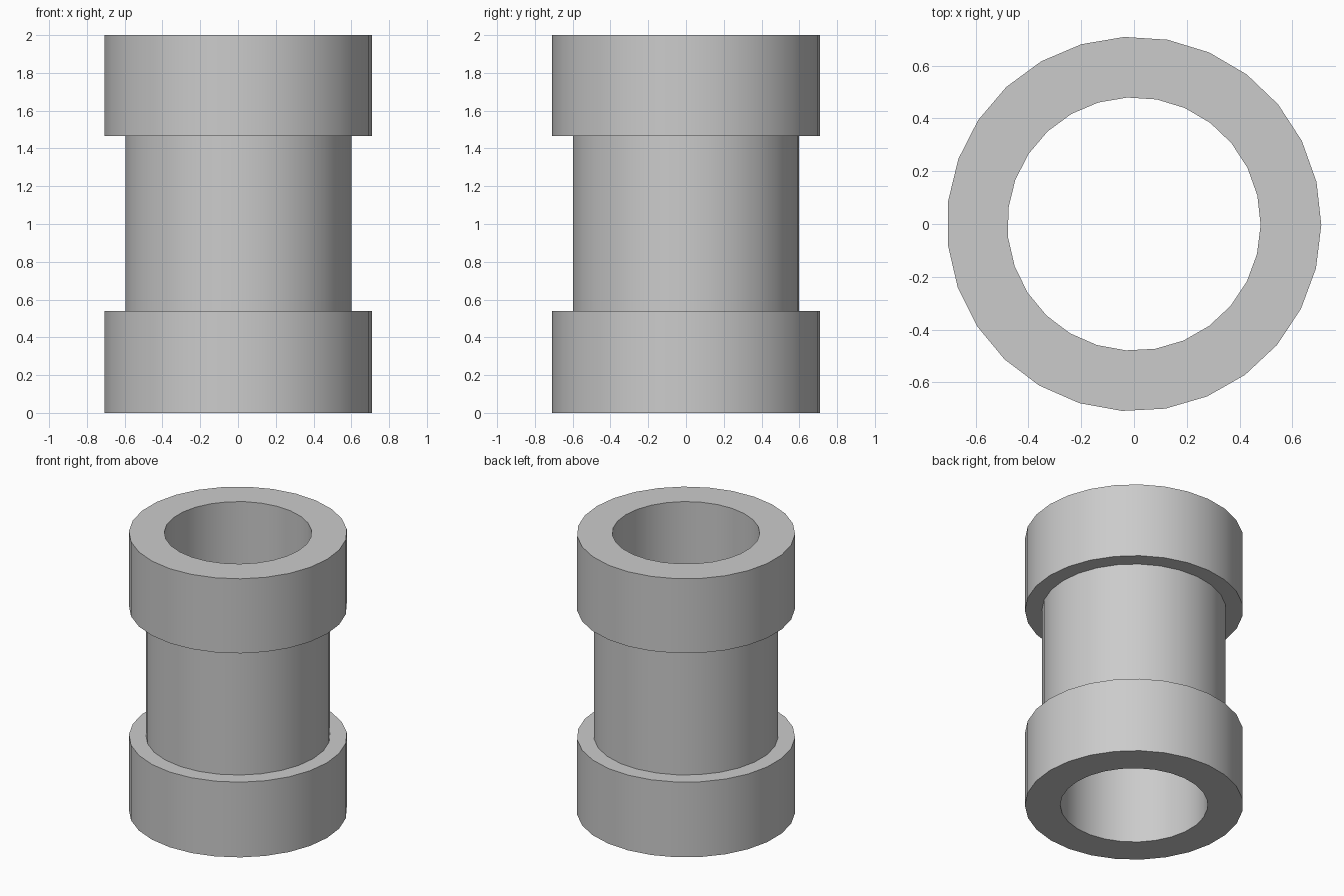
import bpy
import bmesh
import math
from mathutils import Matrix

SIDES = 27
START = math.radians(173)
BORE, WAIST, COLLAR = 0.48, 0.60, 0.71
LOW, HIGH, TOP = 0.54, 1.465, 2.0

cube = bpy.data.objects.get("Cube")
if cube:
    bpy.data.objects.remove(cube, do_unlink=True)

# Plain grey material
grey = bpy.data.materials.new("light_grey")
grey.use_nodes = True
colour = (0.6, 0.6, 0.6, 1.0)
grey.diffuse_color = colour
grey.node_tree.nodes["Principled BSDF"].inputs["Base Color"].default_value = colour

# Closed wall profile: bore, lower collar, waist, upper collar
profile = [(BORE, 0), (COLLAR, 0), (COLLAR, LOW), (WAIST, LOW),
           (WAIST, HIGH), (COLLAR, HIGH), (COLLAR, TOP), (BORE, TOP)]

# Revolve the profile into a hollow coupling
bm = bmesh.new()
verts = [bm.verts.new((r, 0, z)) for r, z in profile]
edges = [bm.edges.new((v, verts[(i + 1) % len(verts)])) for i, v in enumerate(verts)]
bmesh.ops.spin(bm, geom=verts + edges, cent=(0, 0, 0), axis=(0, 0, 1),
               angle=math.tau, steps=SIDES, use_merge=True)
bmesh.ops.remove_doubles(bm, verts=bm.verts[:], dist=0.0001)
bmesh.ops.recalc_face_normals(bm, faces=bm.faces[:])
bm.transform(Matrix.Rotation(START, 4, "Z"))

mesh = bpy.data.meshes.new("pipe_coupling")
bm.to_mesh(mesh)
bm.free()
mesh.materials.append(grey)
coupling = bpy.data.objects.new("pipe_coupling", mesh)
bpy.context.collection.objects.link(coupling)

# Smooth round walls with crisp rims
bpy.ops.object.select_all(action="DESELECT")
coupling.select_set(True)
bpy.context.view_layer.objects.active = coupling
bpy.ops.object.shade_smooth_by_angle(angle=math.radians(30))
